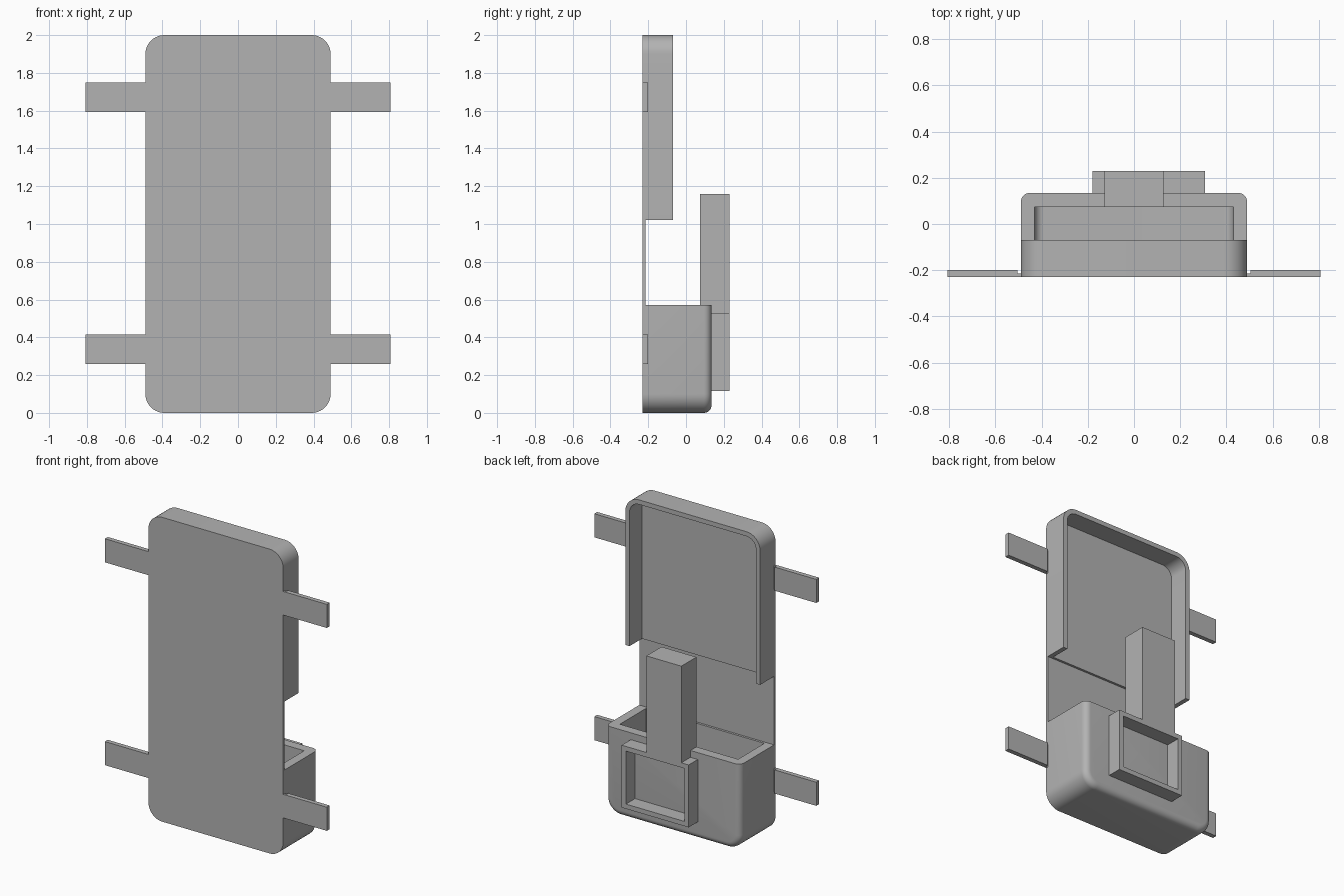
import bpy, bmesh, math

if "Cube" in bpy.data.objects:
    bpy.data.objects.remove(bpy.data.objects["Cube"])

grey = bpy.data.materials.new("plain grey")
grey.use_nodes = True
grey.diffuse_color = (0.45, 0.45, 0.45, 1)
grey.node_tree.nodes["Principled BSDF"].inputs["Base Color"].default_value = grey.diffuse_color

HALF_W = 0.49      # half width of the body
FRONT = -0.23      # front face
SKIN = -0.215      # back of the thin plate
FLOOR = -0.2       # inner floor of both trays
BOX_BACK = 0.135
BOX_INNER = 0.073
BACK = 0.23


def outline(x0, x1, z0, z1, low=0, high=0, steps=10):
    """Rectangle in x and z with rounded lower and upper corners."""
    corners = [(x0, z0, 1, 1, low, 180), (x1, z0, -1, 1, low, 270),
               (x1, z1, -1, -1, high, 0), (x0, z1, 1, -1, high, 90)]
    pts = []
    for x, z, sx, sz, r, start in corners:
        if r == 0:
            pts.append((x, z))
            continue
        for i in range(steps + 1):
            a = math.radians(start + 90 * i / steps)
            pts.append((x + sx * r + r * math.cos(a), z + sz * r + r * math.sin(a)))
    return pts


def prism(name, pts, y0, y1, fillet=0, open_z=None):
    """Extrude an outline along y; optionally round its back rim below open_z."""
    bm = bmesh.new()
    face = bm.faces.new([bm.verts.new((x, y0, z)) for x, z in pts])
    out = bmesh.ops.extrude_face_region(bm, geom=[face])
    for v in out["geom"]:
        if isinstance(v, bmesh.types.BMVert):
            v.co.y = y1
    bmesh.ops.recalc_face_normals(bm, faces=bm.faces)
    if fillet:
        rim = [e for e in bm.edges
               if all(abs(v.co.y - y1) < 1e-5 for v in e.verts)
               and not all(abs(v.co.z - open_z) < 1e-5 for v in e.verts)]
        bmesh.ops.bevel(bm, geom=rim, offset=fillet, segments=6, profile=0.5,
                        affect='EDGES', clamp_overlap=True)
        bmesh.ops.recalc_face_normals(bm, faces=bm.faces)
    mesh = bpy.data.meshes.new(name)
    bm.to_mesh(mesh)
    bm.free()
    mesh.materials.append(grey)
    ob = bpy.data.objects.new(name, mesh)
    bpy.context.collection.objects.link(ob)
    return ob


def activate(ob):
    bpy.ops.object.select_all(action='DESELECT')
    ob.select_set(True)
    bpy.context.view_layer.objects.active = ob


def hollow(ob, cutter):
    """Cut a cavity and discard the cutter."""
    mod = ob.modifiers.new("cavity", 'BOOLEAN')
    mod.operation = 'DIFFERENCE'
    mod.solver = 'EXACT'
    mod.object = cutter
    activate(ob)
    bpy.ops.object.modifier_apply(modifier=mod.name)
    bpy.data.objects.remove(cutter)


parts = []

# Thin full-height plate
parts.append(prism("front_plate", outline(-HALF_W, HALF_W, 0, 2, 0.1, 0.1), FRONT, SKIN))

# Upper tray, open to the back and below
tray = prism("upper_tray", outline(-HALF_W, HALF_W, 1.02, 2, 0, 0.1), SKIN, -0.07)
hollow(tray, prism("tray_cutter", outline(-0.46, 0.46, 0.9, 1.97, 0, 0.07), FLOOR, 0.1))
parts.append(tray)

# Lower pocket with rounded back rim, open on top
box = prism("lower_pocket", outline(-HALF_W, HALF_W, 0, 0.57, 0.1), SKIN, BOX_BACK,
            fillet=0.04, open_z=0.57)
hollow(box, prism("pocket_cutter", outline(-0.43, 0.43, 0.06, 0.7, 0.04), FLOOR, BOX_INNER))
parts.append(box)

# Off-centre frame on the back, joined to the upright post
post_l, post_r, post_top = -0.127, 0.127, 1.16
frame_l, frame_r, frame_low, frame_top = -0.18, 0.307, 0.115, 0.525
silhouette = [(frame_l, frame_low), (frame_r, frame_low), (frame_r, frame_top),
              (post_r, frame_top), (post_r, post_top), (post_l, post_top),
              (post_l, frame_top), (frame_l, frame_top)]
frame = prism("clip_frame", silhouette, BOX_BACK, BACK)
rim = 0.031
hollow(frame, prism("frame_cutter", outline(frame_l + rim, frame_r - rim, frame_low + rim,
                                            frame_top - rim), 0.1, 0.3))
parts.append(frame)
parts.append(prism("clip_post", outline(post_l, post_r, 0.57, post_top), BOX_INNER, BOX_BACK))

# Four side straps, each with a thin hinge next to the body
for side, sign in (("left", 1), ("right", -1)):
    for level, z in (("lower", 0.26), ("upper", 1.593)):
        for piece, a, b, y in (("hinge", HALF_W, 0.505, SKIN), ("strap", 0.505, 0.807, FLOOR)):
            x0, x1 = sorted((sign * a, sign * b))
            parts.append(prism(f"{level}_{side}_{piece}", outline(x0, x1, z, z + 0.155), FRONT, y))

for ob in parts:
    activate(ob)
    bpy.ops.object.shade_smooth_by_angle(angle=math.radians(30))
